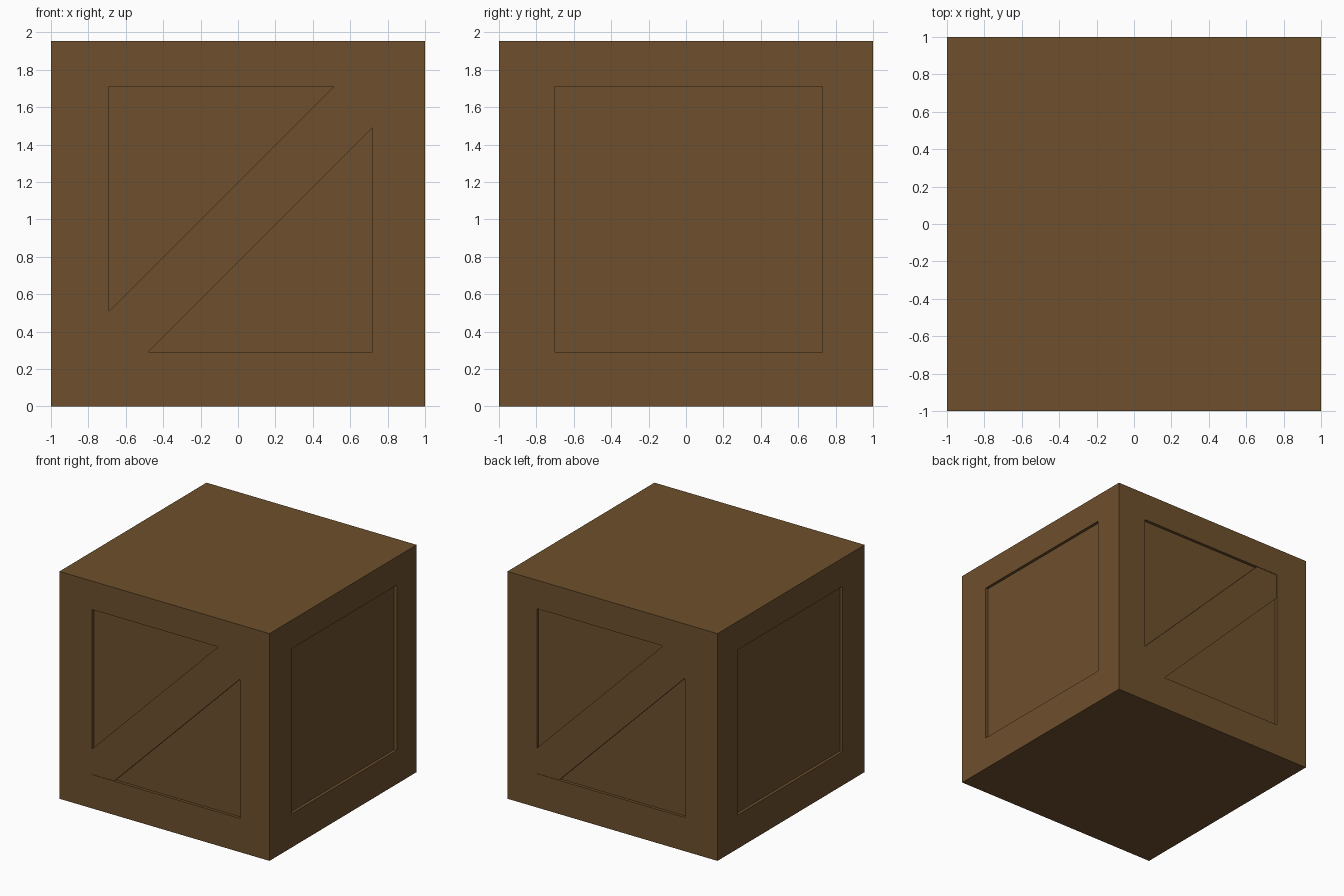
import bpy, bmesh
from mathutils import Vector

if "Cube" in bpy.data.objects:
    bpy.data.objects.remove(bpy.data.objects["Cube"])

H = 1.955                 # crate height
Z0, Z1 = 0.29, 1.71       # recess height range
X0, X1 = -0.69, 0.72      # recess range on front and back
Y0, Y1 = -0.70, 0.73      # recess range on the sides
DEPTH = 0.025             # recess depth
GAP = 0.004               # brace sits just below the frame surface
CUT = 1.20                # leg length of the triangular openings

wood = bpy.data.materials.new("brown_wood")
wood.diffuse_color = (0.156, 0.08, 0.026, 1)
wood.use_nodes = True
wood.node_tree.nodes["Principled BSDF"].inputs["Base Color"].default_value = wood.diffuse_color


def add_object(name, bm):
    bmesh.ops.recalc_face_normals(bm, faces=bm.faces)
    mesh = bpy.data.meshes.new(name)
    bm.to_mesh(mesh)
    bm.free()
    mesh.materials.append(wood)
    obj = bpy.data.objects.new(name, mesh)
    bpy.context.collection.objects.link(obj)


# Crate body: box with a square recess pushed into each side
bm = bmesh.new()
bmesh.ops.create_cube(bm, size=2)
for v in bm.verts:
    v.co.z = H if v.co.z > 0 else 0
bm.normal_update()
sides = [f for f in bm.faces if abs(f.normal.z) < 0.5]
for face in sides:
    n = face.normal.copy()
    bmesh.ops.inset_individual(bm, faces=[face], thickness=0.3)
    for v in face.verts:
        v.co.z = Z1 if v.co.z > H / 2 else Z0
        if abs(n.y) > 0.5:
            v.co.x = X1 if v.co.x > 0 else X0
        else:
            v.co.y = Y1 if v.co.y > 0 else Y0
    panel = bmesh.ops.extrude_discrete_faces(bm, faces=[face])["faces"][0]
    bmesh.ops.translate(bm, verts=panel.verts, vec=-n * DEPTH)
add_object("crate_body", bm)


# Diagonal braces: rise from lower left to upper right as seen from outside
def brace(name, side):
    outline = [(X0, Z0), (X1 - CUT, Z0), (X1, Z0 + CUT),
               (X1, Z1), (X0 + CUT, Z1), (X0, Z1 - CUT)]
    if side > 0:          # back face is seen mirrored
        outline = [(X0 + X1 - x, z) for x, z in outline]
    bm = bmesh.new()
    face = bm.faces.new([bm.verts.new((x, side * (1 - GAP), z)) for x, z in outline])
    ext = bmesh.ops.extrude_face_region(bm, geom=[face], use_keep_orig=True)
    verts = [g for g in ext["geom"] if isinstance(g, bmesh.types.BMVert)]
    bmesh.ops.translate(bm, verts=verts, vec=Vector((0, -side * (DEPTH - GAP), 0)))
    add_object(name, bm)


brace("front_brace", -1)
brace("back_brace", 1)
